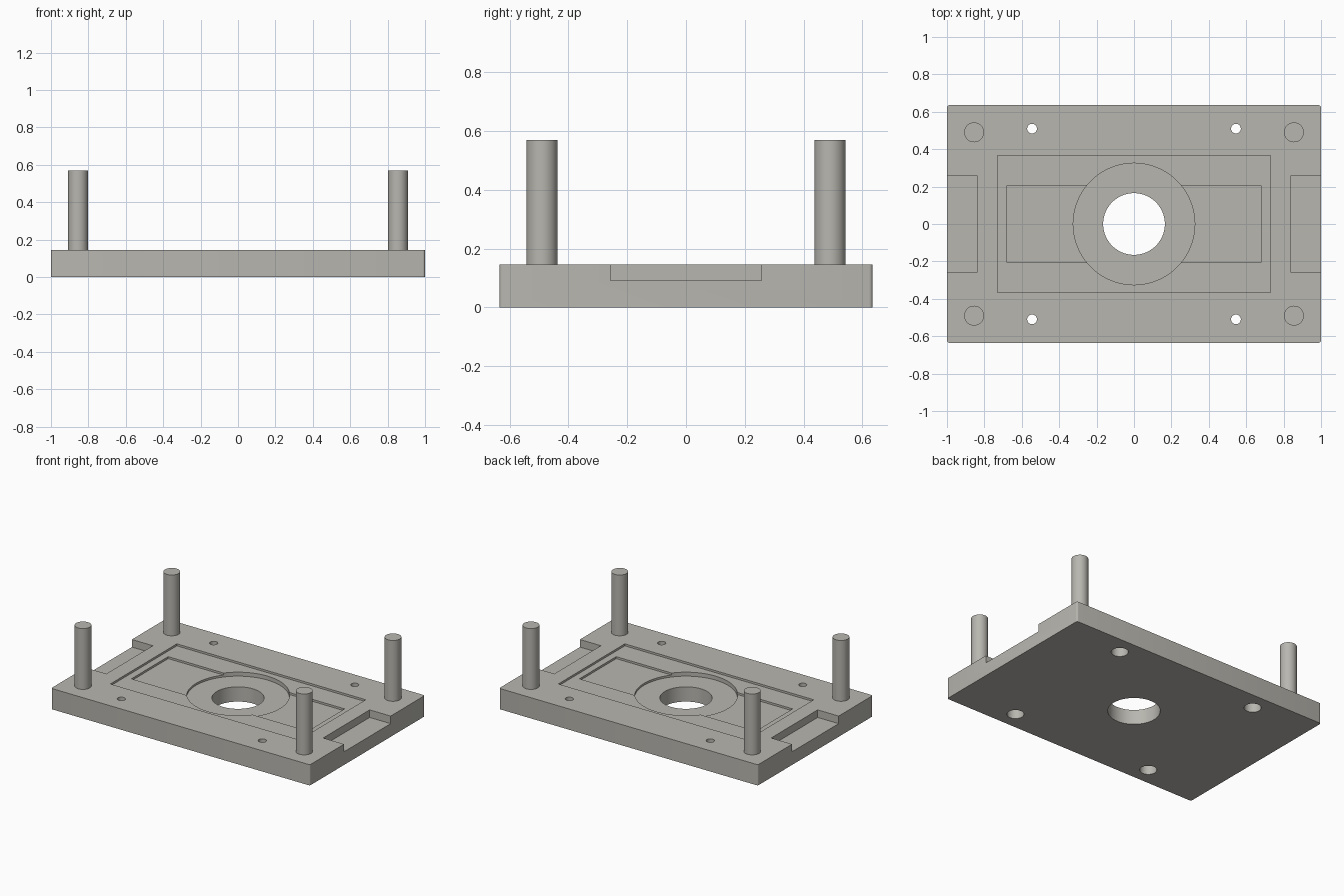
import bpy, math

if "Cube" in bpy.data.objects:
    bpy.data.objects.remove(bpy.data.objects["Cube"])

TOP = 0.145          # upper face of the plate
HALF_Y = 0.635

steel = bpy.data.materials.new("warm grey steel")
steel.diffuse_color = (0.48, 0.47, 0.43, 1)
steel.use_nodes = True
steel.node_tree.nodes["Principled BSDF"].inputs["Base Color"].default_value = steel.diffuse_color


def box(name, x0, x1, y0, y1, z0, z1):
    bpy.ops.mesh.primitive_cube_add(
        size=1, location=((x0 + x1) / 2, (y0 + y1) / 2, (z0 + z1) / 2))
    ob = bpy.context.object
    ob.name = name
    ob.scale = (x1 - x0, y1 - y0, z1 - z0)
    bpy.ops.object.transform_apply(location=True, rotation=False, scale=True)
    ob.data.materials.append(steel)
    return ob


def cylinder(name, x, y, r, z0, z1, sides=64):
    bpy.ops.mesh.primitive_cylinder_add(
        vertices=sides, radius=r, depth=z1 - z0, location=(x, y, (z0 + z1) / 2))
    ob = bpy.context.object
    ob.name = name
    ob.data.materials.append(steel)
    return ob


def apply(ob, mod):
    bpy.context.view_layer.objects.active = ob
    bpy.ops.object.modifier_apply(modifier=mod.name)


def cut(ob, cutter):
    mod = ob.modifiers.new("cut", 'BOOLEAN')
    mod.operation = 'DIFFERENCE'
    mod.solver = 'EXACT'
    mod.object = cutter
    apply(ob, mod)
    bpy.data.objects.remove(cutter)


def smooth(ob):
    bpy.ops.object.select_all(action='DESELECT')
    ob.select_set(True)
    bpy.context.view_layer.objects.active = ob
    bpy.ops.object.shade_smooth_by_angle(angle=math.radians(30))


# Base plate with slightly rounded upright corners
plate = box("base_plate", -1, 1, -HALF_Y, HALF_Y, 0, TOP)
weights = plate.data.attributes.new("bevel_weight_edge", 'FLOAT', 'EDGE')
for e in plate.data.edges:
    a, b = (plate.data.vertices[i].co for i in e.vertices)
    weights.data[e.index].value = 1.0 if abs(a.z - b.z) > 0.1 else 0.0
bevel = plate.modifiers.new("round_corners", 'BEVEL')
bevel.limit_method = 'WEIGHT'
bevel.width = 0.012
bevel.segments = 4
apply(plate, bevel)

# Stepped recesses in the top, each deeper than the last
cut(plate, box("outer_recess", -0.73, 0.73, -0.367, 0.367, TOP - 0.014, 0.3))
cut(plate, box("inner_recess", -0.682, 0.682, -0.203, 0.203, TOP - 0.028, 0.3))
cut(plate, cylinder("round_recess", 0, 0, 0.325, TOP - 0.042, 0.3, 128))
cut(plate, cylinder("centre_bore", 0, 0, 0.165, -0.1, 0.3, 96))

# Open notches in both ends
for s in (-1, 1):
    xa, xb = sorted((s * 0.838, s * 1.1))
    cut(plate, box("end_notch", xa, xb, -0.257, 0.257, 0.092, 0.3))

# Screw holes, counterbored from below
for sx in (-1, 1):
    for sy in (-1, 1):
        x, y = sx * 0.545, sy * 0.51
        cut(plate, cylinder("screw_hole", x, y, 0.026, -0.1, 0.3, 48))
        cut(plate, cylinder("counterbore", x, y, 0.054, -0.1, 0.075, 48))
smooth(plate)

# Guide pins at the four corners
for sx, side in ((-1, "left"), (1, "right")):
    for sy, end in ((-1, "front"), (1, "back")):
        smooth(cylinder(f"guide_pin_{end}_{side}", sx * 0.855, sy * 0.49,
                        0.053, TOP - 0.005, 0.57))
